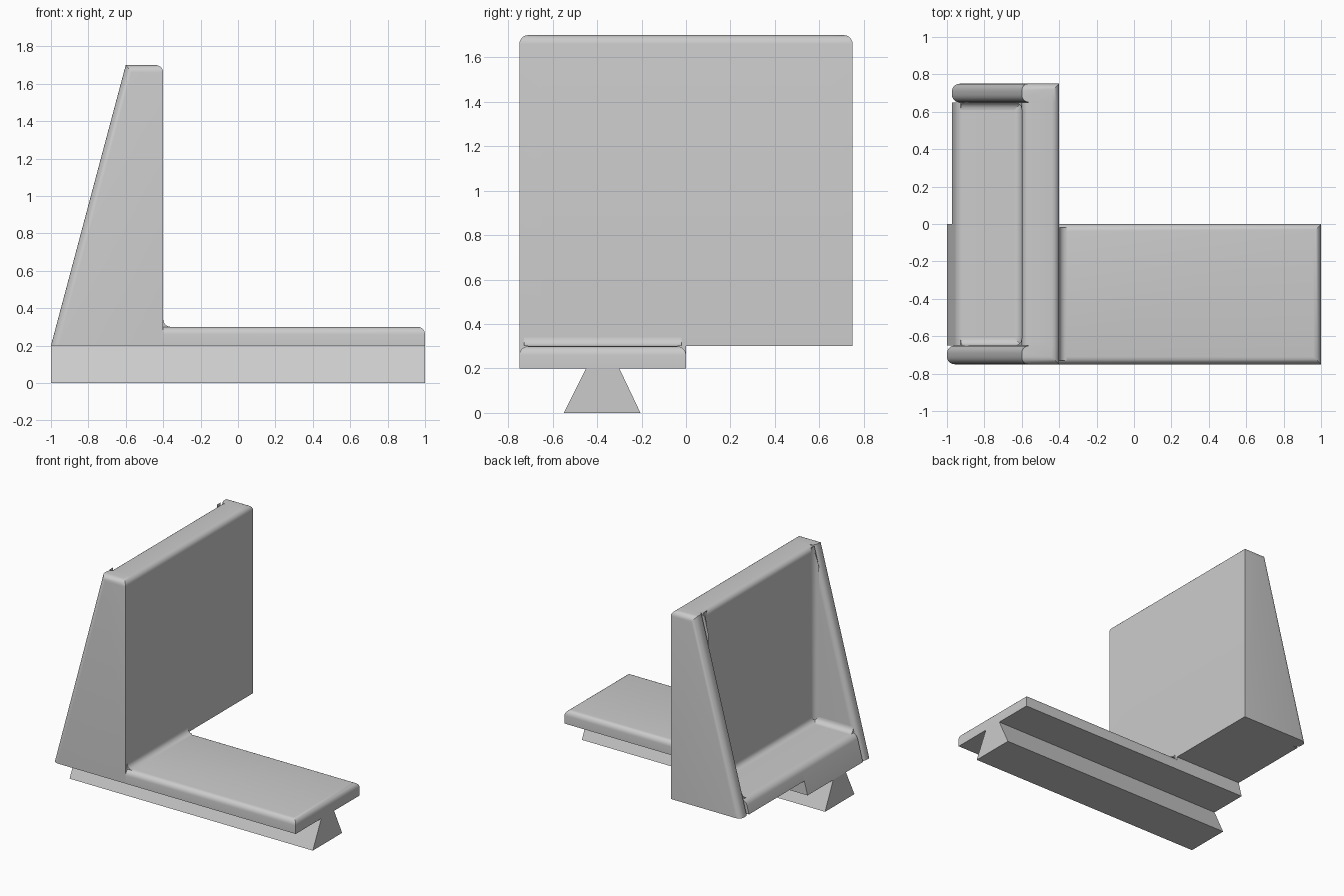
import bpy
import bmesh
import math
from mathutils import Vector

if "Cube" in bpy.data.objects:
    bpy.data.objects.remove(bpy.data.objects["Cube"])

grey = bpy.data.materials.new("plain_grey")
grey.use_nodes = True
grey.diffuse_color = (0.6, 0.6, 0.6, 1)
grey.node_tree.nodes["Principled BSDF"].inputs["Base Color"].default_value = (0.6, 0.6, 0.6, 1)

R = 0.04          # rounding radius
SLOPE = 3.75      # rise of the sloping rear edge


def slope_x(z):
    return -1 + (z - 0.2) / SLOPE


def slope_z(x):
    return 0.2 + SLOPE * (x + 1)


def prism(name, points, axis, start, end, round_if=None, adjust=None):
    """Extrude a profile along an axis, then round the edges picked by a rule."""
    place = {"x": lambda a, b, t: (t, a, b),
             "y": lambda a, b, t: (a, t, b),
             "z": lambda a, b, t: (a, b, t)}[axis]
    bm = bmesh.new()
    lo = [bm.verts.new(place(a, b, start)) for a, b in points]
    hi = [bm.verts.new(place(a, b, end)) for a, b in points]
    bm.faces.new(lo)
    bm.faces.new(hi[::-1])
    n = len(points)
    for i in range(n):
        j = (i + 1) % n
        bm.faces.new((lo[i], hi[i], hi[j], lo[j]))
    if adjust:
        for v in bm.verts:
            v.co = adjust(v.co)
    bmesh.ops.recalc_face_normals(bm, faces=bm.faces)
    if round_if:
        edges = [e for e in bm.edges if round_if(e.verts[0].co, e.verts[1].co)]
        bmesh.ops.bevel(bm, geom=edges, offset=R, offset_type="OFFSET", segments=5,
                        profile=0.5, affect="EDGES", clamp_overlap=True)
    mesh = bpy.data.meshes.new(name)
    bm.to_mesh(mesh)
    bm.free()
    mesh.materials.append(grey)
    for p in mesh.polygons:
        p.use_smooth = True
    mesh.set_sharp_from_angle(angle=math.radians(32))
    obj = bpy.data.objects.new(name, mesh)
    bpy.context.collection.objects.link(obj)
    return obj


def fillet(name, corner, sa, sb, axis, start, end, adjust=None):
    """Concave strip filling an inside corner that opens towards (sa, sb)."""
    a, b = corner
    arc = [(a + sa * R * (1 - math.sin(t)), b + sb * R * (1 - math.cos(t)))
           for t in (math.pi / 2 * i / 6 for i in range(7))]
    prism(name, [(a, b)] + arc, axis, start, end, adjust=adjust)


def near(u, v):
    return abs(u - v) < 0.002


# Upright wall with rounded top edges
prism("upright_wall", [(-0.6, 0.3), (-0.6, 1.7), (-0.4, 1.7), (-0.4, 0.3)], "y", -0.65, 0.65,
      lambda p, q: near(p.z, 1.7) and near(q.z, 1.7) and near(p.x, q.x))

# Tapered side cheeks, the front one reaching lower
for name, side, base in (("front_cheek", -1, 0.2), ("back_cheek", 1, 0.3)):
    def cheek_edge(p, q, side=side):
        along = near(p.y, q.y)
        sloping = along and abs(p.x - q.x) > 0.1 and abs(p.z - q.z) > 0.1
        top = near(p.z, 1.7) and near(q.z, 1.7)
        outer_top = top and along and near(p.y, 0.75 * side)
        right_top = top and near(p.x, -0.4) and near(q.x, -0.4)
        return sloping or outer_top or right_top
    prism(name, [(slope_x(base), base), (-0.6, 1.7), (-0.4, 1.7), (-0.4, base)],
          "y", 0.65 * side, 0.75 * side, cheek_edge)


# Pocket floor in two halves with a rounded rear lip
def lip(p, q):
    return near(p.z, 0.4) and near(q.z, 0.4) and p.x < -0.9 and q.x < -0.9


prism("pocket_floor_front", [(-1, 0.2), (slope_x(0.4), 0.4), (-0.6, 0.4), (-0.6, 0.3),
                             (-0.4, 0.3), (-0.4, 0.2)], "y", -0.65, 0, lip)
prism("pocket_floor_back", [(slope_x(0.3), 0.3), (slope_x(0.4), 0.4), (-0.6, 0.4), (-0.6, 0.3)],
      "y", 0, 0.65, lip)

# Long base plate with rounded upper edges
prism("base_plate", [(-0.4, 0.2), (-0.4, 0.3), (1, 0.3), (1, 0.2)], "y", -0.75, 0,
      lambda p, q: near(p.z, 0.3) and near(q.z, 0.3) and max(p.x, q.x) > 0)

# Dovetail rail
prism("dovetail_rail", [(-0.55, 0), (-0.45, 0.2), (-0.3, 0.2), (-0.205, 0)], "x", -1, 1)


# Inside corner fillets
def trim_z(c):
    return Vector((c.x, c.y, min(c.z, slope_z(c.x))))


def trim_x(c):
    return Vector((max(c.x, slope_x(c.z) + 0.02), c.y, c.z))


fillet("plate_fillet", (-0.4, 0.3), 1, 1, "y", -0.73, -0.02)
fillet("floor_wall_fillet", (-0.6, 0.4), -1, 1, "y", -0.65, 0.65)
for name, s in (("front", -1), ("back", 1)):
    fillet(name + "_corner_fillet", (-0.6, 0.65 * s), -1, -s, "z", 0.4, 1.7, trim_z)
    fillet(name + "_floor_fillet", (0.65 * s, 0.4), -s, 1, "x", -0.95, -0.6, trim_x)
